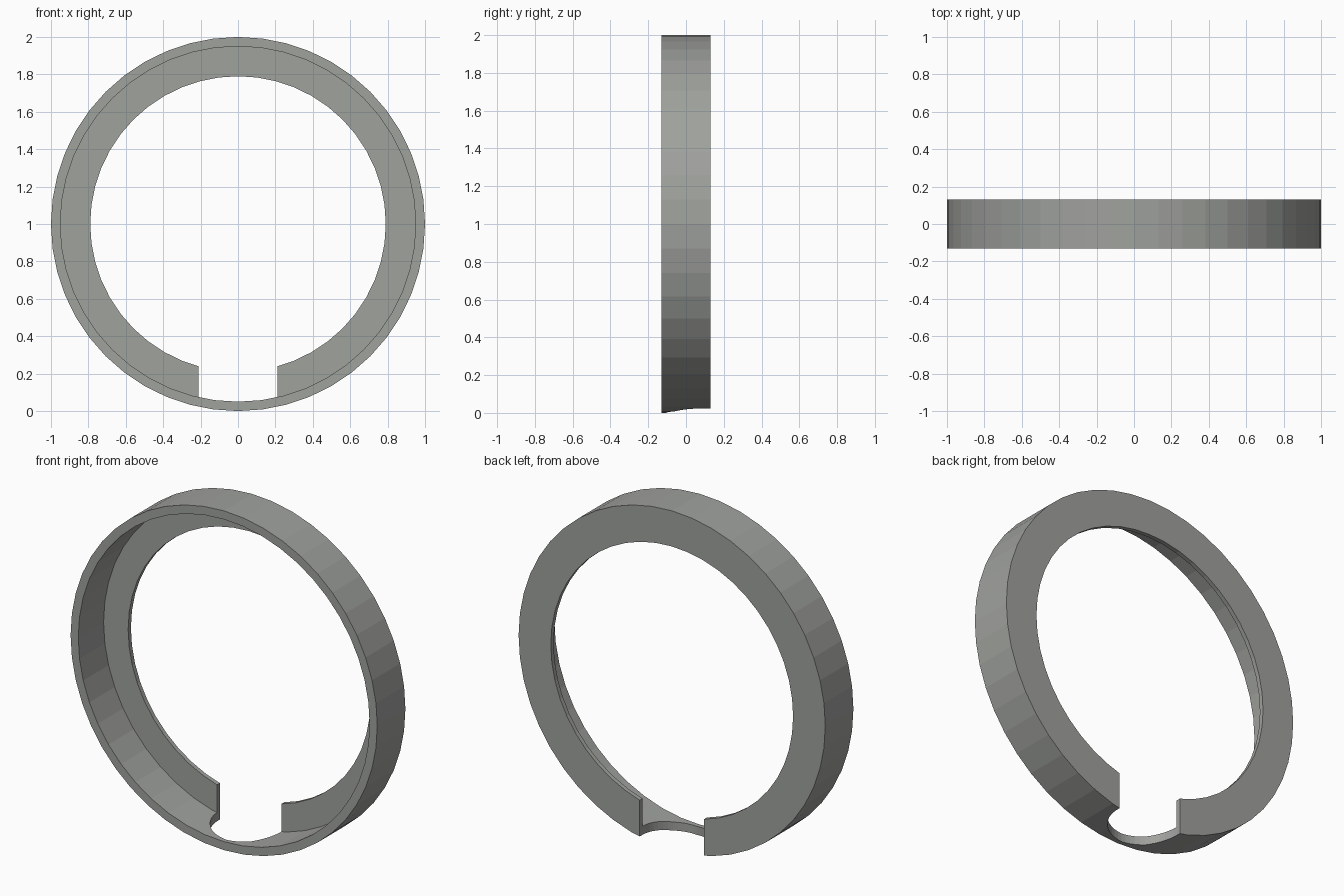
import bpy, bmesh, math

if "Cube" in bpy.data.objects:
    bpy.data.objects.remove(bpy.data.objects["Cube"])

def mesh_object(name, bm):
    bmesh.ops.recalc_face_normals(bm, faces=bm.faces)
    me = bpy.data.meshes.new(name)
    bm.to_mesh(me)
    bm.free()
    ob = bpy.data.objects.new(name, me)
    bpy.context.collection.objects.link(ob)
    return ob

# Ring: L-shaped section (radius, y) swept around the y axis
N = 48
section = [(1.0, -0.131), (1.0, 0.131), (0.79, 0.131),
           (0.79, 0.105), (0.95, 0.105), (0.95, -0.131)]
bm = bmesh.new()
rings = []
for i in range(N):
    a = 2 * math.pi * i / N
    rings.append([bm.verts.new((r * math.sin(a), y, 1 + r * math.cos(a)))
                  for r, y in section])
for i in range(N):
    p, q = rings[i], rings[(i + 1) % N]
    for j in range(len(section)):
        k = (j + 1) % len(section)
        bm.faces.new((p[j], p[k], q[k], q[j]))
ring = mesh_object("flanged_ring", bm)

# Notch cutter: slot with a rounded front end, open at the back
R, CY = 0.21, 0.106
outline = [(R, 0.4), (-R, 0.4)]
for i in range(25):
    a = math.pi + math.pi * i / 24
    outline.append((R * math.cos(a), CY + R * math.sin(a)))
bm = bmesh.new()
base = bm.faces.new([bm.verts.new((x, y, -0.2)) for x, y in outline])
top = bmesh.ops.extrude_face_region(bm, geom=[base])["geom"]
bmesh.ops.translate(bm, vec=(0, 0, 0.75),
                    verts=[v for v in top if isinstance(v, bmesh.types.BMVert)])
cutter = mesh_object("notch_cutter", bm)
cutter.hide_render = True
cutter.hide_viewport = True

# Cut the notch out of the ring
mod = ring.modifiers.new("notch", 'BOOLEAN')
mod.operation = 'DIFFERENCE'
mod.solver = 'EXACT'
mod.object = cutter
deps = bpy.context.evaluated_depsgraph_get()
cut_mesh = bpy.data.meshes.new_from_object(ring.evaluated_get(deps))
ring.modifiers.clear()
ring.data = cut_mesh
bpy.data.objects.remove(cutter)

# Single grey
grey = bpy.data.materials.new("warm_grey")
grey.diffuse_color = (0.35, 0.36, 0.34, 1)
grey.use_nodes = True
grey.node_tree.nodes["Principled BSDF"].inputs["Base Color"].default_value = grey.diffuse_color
ring.data.materials.clear()
ring.data.materials.append(grey)
